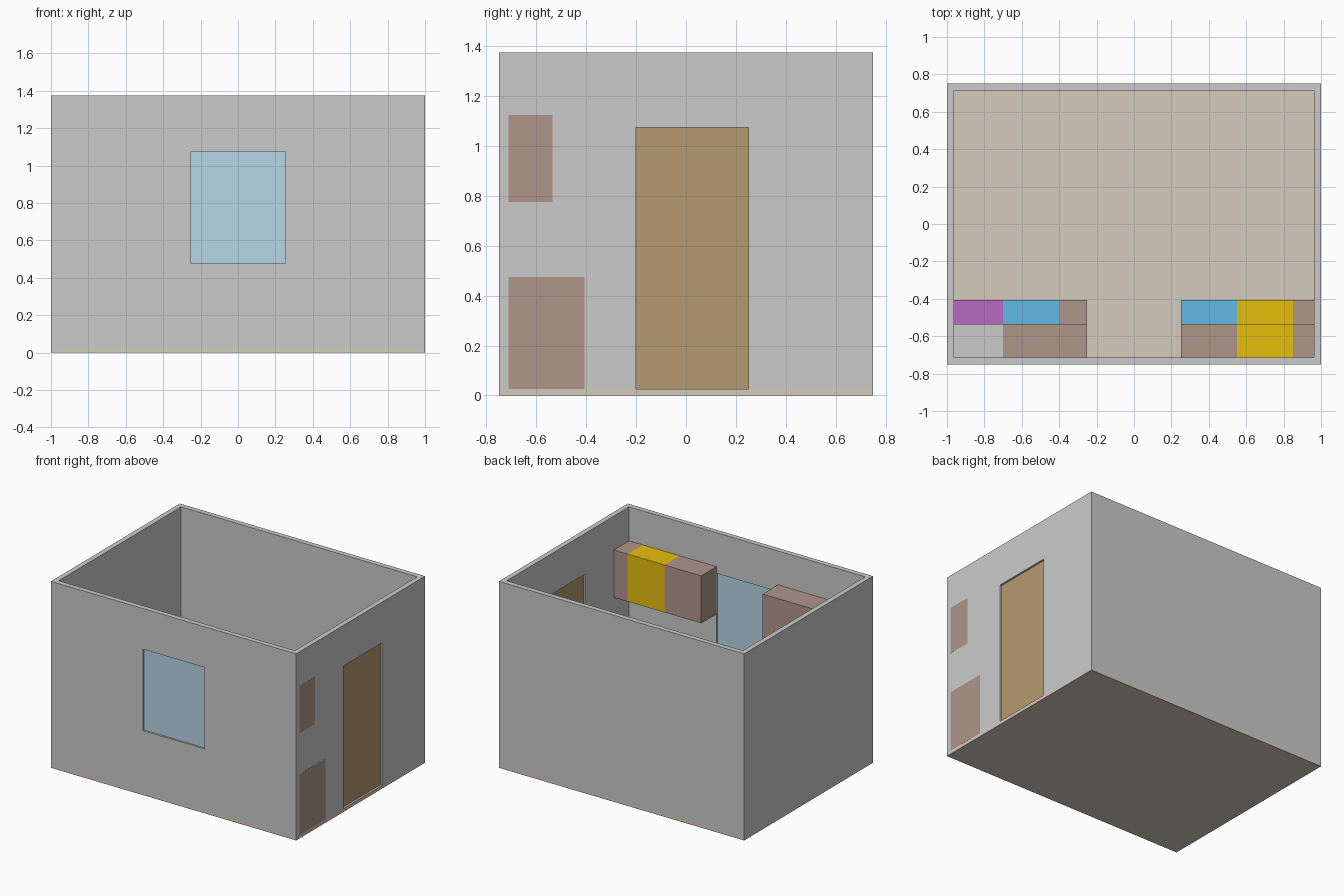
import bpy
import bmesh
from mathutils import Vector

if "Cube" in bpy.data.objects:
    bpy.data.objects.remove(bpy.data.objects["Cube"])

FLOOR, TOP, HX, HY, WALL = 0.025, 1.375, 1.0, 0.75, 0.0375
IX, IY = HX - WALL, HY - WALL


def mat(name, rgb):
    # displayed sRGB shade to linear base colour
    m = bpy.data.materials.new(name)
    lin = [min(1, c / 255 / 0.77) ** 2.2 for c in rgb]
    m.diffuse_color = (*lin, 1)
    m.use_nodes = True
    m.node_tree.nodes["Principled BSDF"].inputs["Base Color"].default_value = m.diffuse_color
    return m


def box(name, lo, hi, material=None):
    lo, hi = Vector(lo), Vector(hi)
    bm = bmesh.new()
    bmesh.ops.create_cube(bm, size=1)
    bmesh.ops.scale(bm, vec=hi - lo, verts=bm.verts)
    bmesh.ops.translate(bm, vec=(lo + hi) / 2, verts=bm.verts)
    me = bpy.data.meshes.new(name)
    bm.to_mesh(me)
    bm.free()
    ob = bpy.data.objects.new(name, me)
    bpy.context.collection.objects.link(ob)
    if material:
        me.materials.append(material)
    return ob


def cut(target, cutter):
    mod = target.modifiers.new(cutter.name, 'BOOLEAN')
    mod.operation, mod.solver, mod.object = 'DIFFERENCE', 'EXACT', cutter
    cutter.hide_render = True
    cutter.hide_set(True)


beige = mat("floor_beige", (163, 155, 144))
glass = mat("glass_blue", (139, 164, 178))
wood = mat("door_wood", (139, 117, 85))
brown = mat("cabinet_brown", (134, 114, 106))
blue = mat("unit_blue", (75, 143, 176))
yellow = mat("unit_yellow", (178, 146, 16))
purple = mat("unit_purple", (143, 80, 150))
grey = mat("unit_grey", (162, 162, 162))

# floor slab and wall shell with window and door openings
box("floor", (-HX, -HY, 0), (HX, HY, FLOOR), beige)
walls = box("walls", (-HX, -HY, FLOOR), (HX, HY, TOP))
cut(walls, box("room_cutter", (-IX, -IY, -0.2), (IX, IY, 1.6)))
cut(walls, box("window_cutter", (-0.25, -0.9, 0.475), (0.25, -0.6, 1.075)))
cut(walls, box("door_cutter", (0.85, -0.2, -0.1), (1.1, 0.25, 1.075)))

# thin window pane and door leaf, centred in the wall thickness
mid, t = WALL / 2, 0.005
box("window_pane", (-0.25, -HY + mid - t, 0.475), (0.25, -HY + mid + t, 1.075), glass)
box("door_leaf", (HX - mid - t, -0.2, FLOOR), (HX - mid + t, 0.25, 1.075), wood)

# kitchen units in two rows: x breaks with one material per module
END = HX + 0.0003
left, right = (-0.999, -0.7, -0.4, -0.25), (0.25, 0.55, 0.85, END)
rows = {
    "base_unit": (0.305, FLOOR, 0.475, (purple, blue, brown), (blue, yellow, brown)),
    "wall_unit": (0.178, 0.775, 1.125, (grey, brown, brown), (brown, yellow, brown)),
}
for name, (depth, z0, z1, lmats, rmats) in rows.items():
    for side, xs, mats in (("left", left, lmats), ("right", right, rmats)):
        for i, m in enumerate(mats):
            box(f"{name}_{side}_{i + 1}", (xs[i], -IY, z0), (xs[i + 1], -IY + depth, z1), m)
